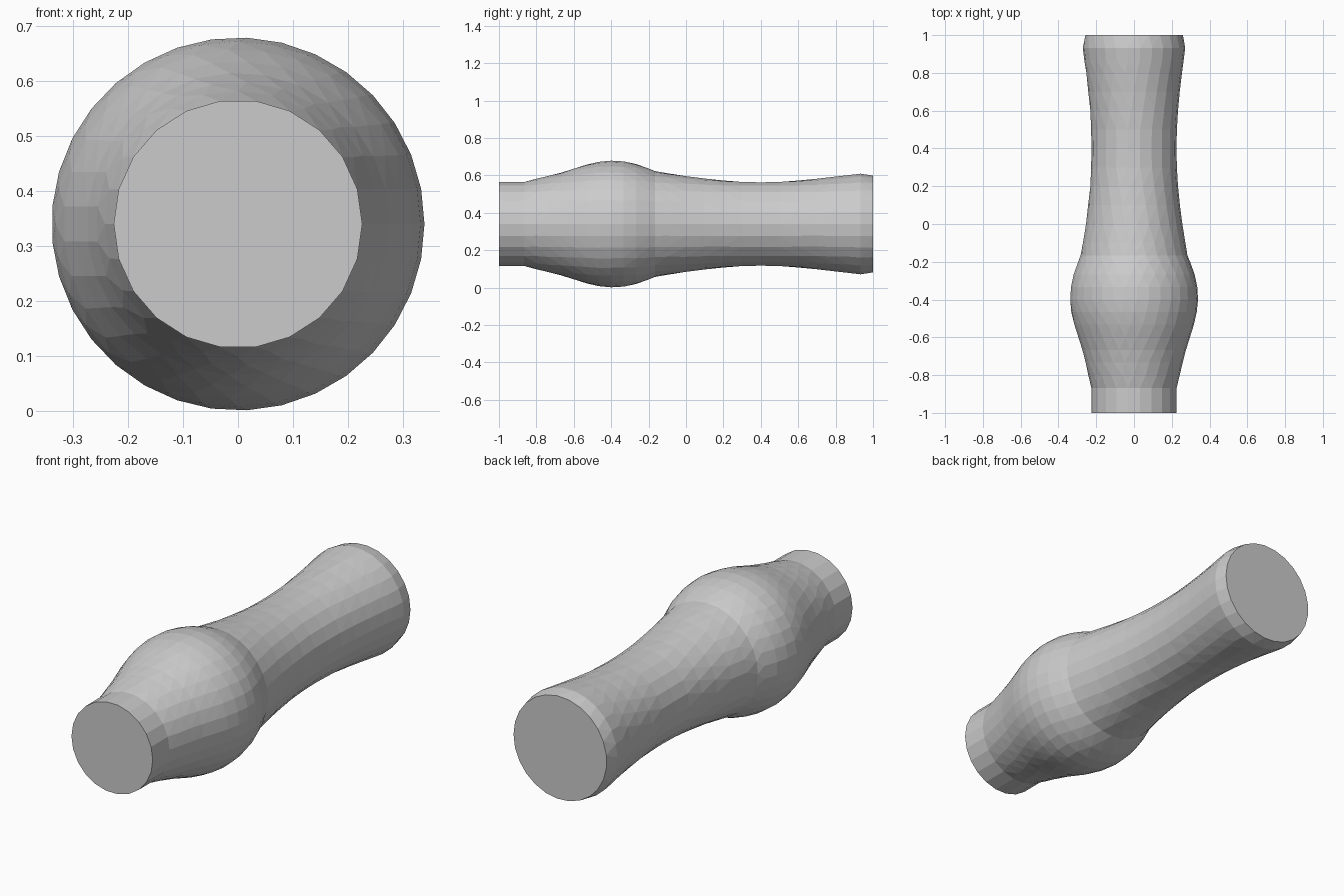
import bpy, bmesh
from math import cos, sin, pi

if "Cube" in bpy.data.objects:
    bpy.data.objects.remove(bpy.data.objects["Cube"])

AXIS_Z = 0.34
FACET = 0.0643  # target facet width: wider rings get more sides

# (y, radius) along the handle, front to back
PROFILE = [
    (-1.0, .226), (-.867, .226), (-.8, .242), (-.733, .258), (-.667, .275),
    (-.6, .296), (-.533, .317), (-.467, .332), (-.4, .339), (-.333, .335),
    (-.267, .321), (-.2, .297), (-.167, .283), (-.1, .272), (0, .256),
    (.1, .243), (.2, .233), (.3, .227), (.4, .225), (.5, .227), (.6, .233),
    (.7, .242), (.8, .254), (.867, .263), (.933, .271), (1.0, .259),
]


def add_ring(bm, y, r):
    n = round(2 * pi * r / FACET)
    return [bm.verts.new((r * cos(2 * pi * i / n), y, AXIS_Z + r * sin(2 * pi * i / n)))
            for i in range(n)]


def stitch(bm, a, b):
    """Join two rings that may have different numbers of sides."""
    na, nb = len(a), len(b)
    if na == nb:
        for i in range(na):
            j = (i + 1) % na
            bm.faces.new((a[i], a[j], b[j], b[i]))
        return
    i = j = 0
    while i < na or j < nb:
        if j >= nb or (i < na and (i + 1) / na <= (j + 1) / nb):
            bm.faces.new((a[i % na], a[(i + 1) % na], b[j % nb]))
            i += 1
        else:
            bm.faces.new((a[i % na], b[(j + 1) % nb], b[j % nb]))
            j += 1


# Turned handle: rings, skin and flat end caps
bm = bmesh.new()
rings = [add_ring(bm, y, r) for y, r in PROFILE]
for a, b in zip(rings, rings[1:]):
    stitch(bm, a, b)
bm.faces.new(rings[0])
bm.faces.new(rings[-1])
bmesh.ops.recalc_face_normals(bm, faces=bm.faces)

mesh = bpy.data.meshes.new("turned_handle")
bm.to_mesh(mesh)
bm.free()
handle = bpy.data.objects.new("turned_handle", mesh)
bpy.context.collection.objects.link(handle)
